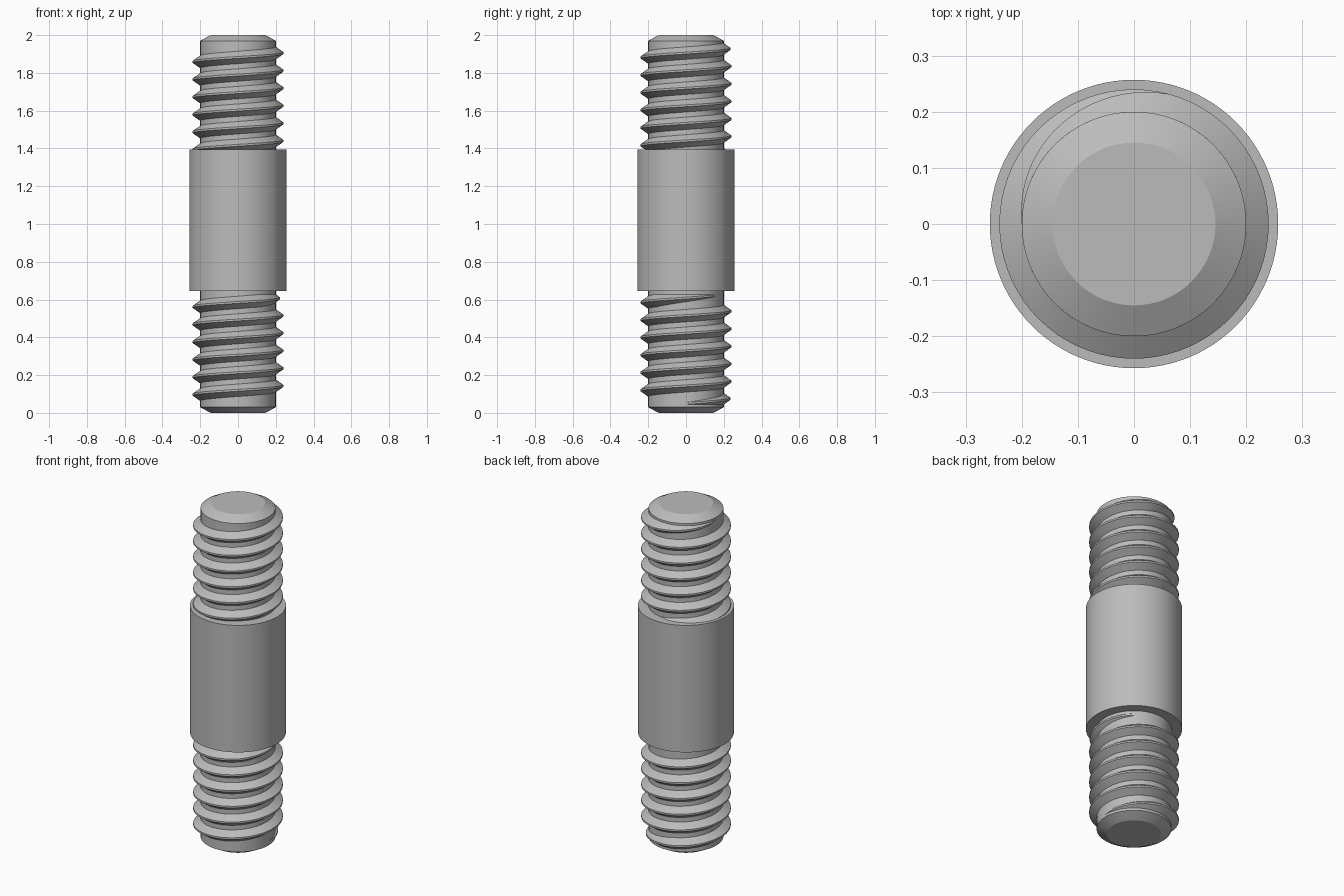
import bpy
import bmesh
from math import cos, sin, radians

cube = bpy.data.objects.get("Cube")
if cube:
    bpy.data.objects.remove(cube)

CORE, CREST, COLLAR, TIP = 0.2, 0.24, 0.257, 0.145
PITCH = 0.093
FLAT, BASE = 0.005, 0.033      # half widths of the thread at crest and root
STEP, RUNOUT = 5, 105          # degrees

steel = bpy.data.materials.new("steel grey")
steel.use_nodes = True
grey = (0.5, 0.5, 0.5, 1)
steel.diffuse_color = grey
steel.node_tree.nodes["Principled BSDF"].inputs["Base Color"].default_value = grey


def finish(name, bm):
    bmesh.ops.recalc_face_normals(bm, faces=bm.faces)
    mesh = bpy.data.meshes.new(name)
    bm.to_mesh(mesh)
    bm.free()
    mesh.materials.append(steel)
    obj = bpy.data.objects.new(name, mesh)
    bpy.context.collection.objects.link(obj)
    bpy.ops.object.select_all(action='DESELECT')
    obj.select_set(True)
    bpy.context.view_layer.objects.active = obj
    bpy.ops.object.shade_smooth_by_angle(angle=radians(25))


def skin(bm, rings, closed):
    """Bridge consecutive rings with quads and cap both ends."""
    count = len(rings[0])
    for a, b in zip(rings, rings[1:]):
        for i in range(count):
            j = (i + 1) % count
            bm.faces.new((a[i], a[j], b[j], b[i]))
    if closed:
        bm.faces.new(rings[0])
        bm.faces.new(rings[-1])


def turned(name, profile, sides=96):
    bm = bmesh.new()
    rings = []
    for r, z in profile:
        angles = [radians(360 * i / sides) for i in range(sides)]
        rings.append([bm.verts.new((r * cos(a), r * sin(a), z)) for a in angles])
    skin(bm, rings, True)
    finish(name, bm)


def thread(name, z0, start, end):
    """Right-hand ridge whose crest is at z0 at angle zero, fading at both ends."""
    bm = bmesh.new()
    rings = []
    for deg in range(start, end + 1, STEP):
        fade = min(1, (deg - start) / RUNOUT, (end - deg) / RUNOUT)
        fade = max(fade, 0.01)
        top = CORE + (CREST - CORE) * fade
        half = FLAT + (BASE - FLAT) * fade
        z = z0 + PITCH * deg / 360
        a = radians(deg)
        section = [(CORE - 0.01, -half), (CORE, -half), (top, -FLAT),
                   (top, FLAT), (CORE, half), (CORE - 0.01, half)]
        rings.append([bm.verts.new((r * cos(a), r * sin(a), z + dz))
                      for r, dz in section])
    skin(bm, rings, True)
    finish(name, bm)


# Chamfered rod with the plain collar turned in one piece
turned("stud_body", [(TIP, 0), (CORE, 0.03), (CORE, 0.645), (COLLAR, 0.645),
                     (COLLAR, 1.395), (CORE, 1.395), (CORE, 1.97), (TIP, 2)])

# Threads on both ends
thread("upper_thread", 1.905, -360 * 6, 180)
thread("lower_thread", 0.143, -360, 360 * 5 + 55)
